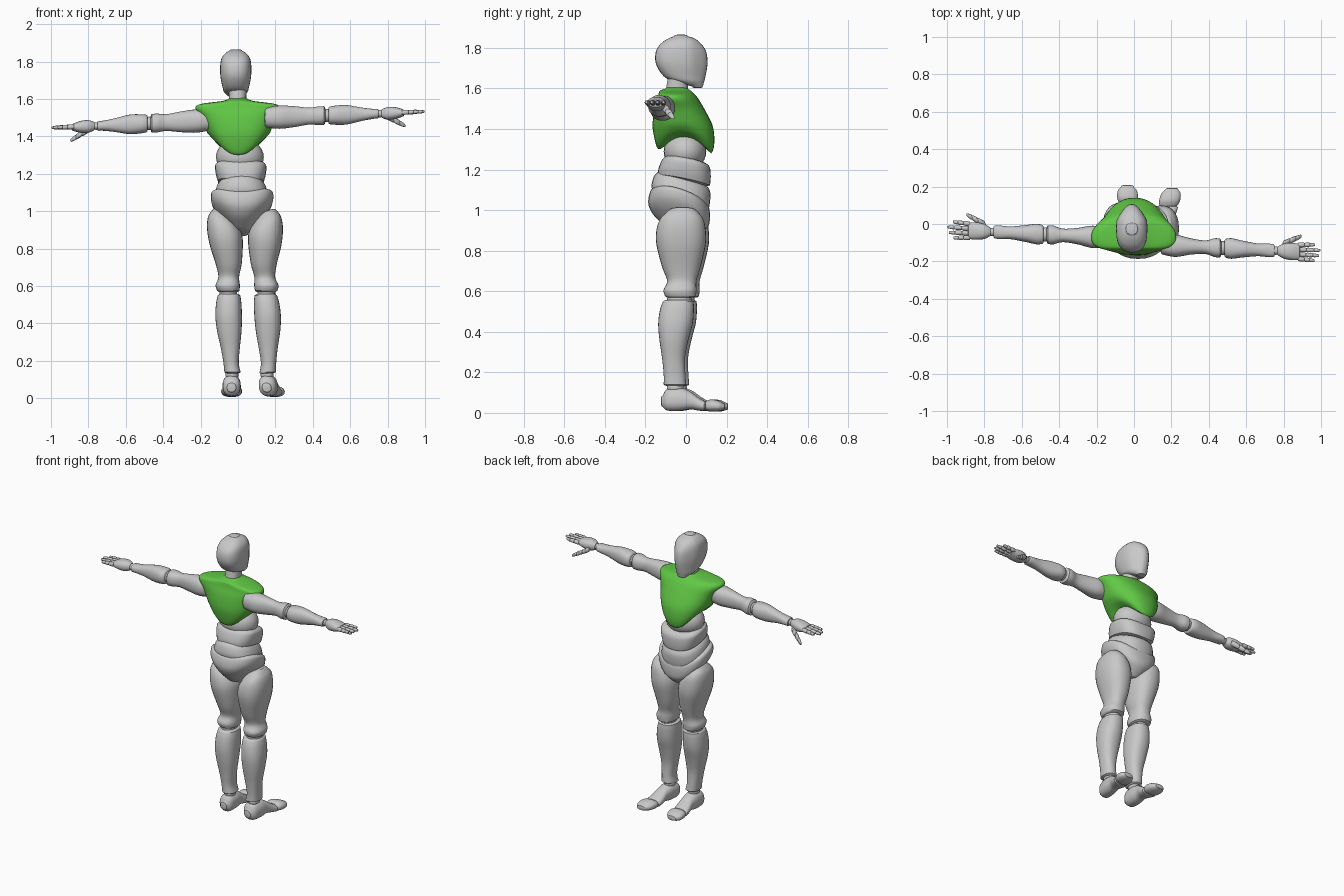
import bpy, bmesh, math
from mathutils import Vector

if "Cube" in bpy.data.objects:
    bpy.data.objects.remove(bpy.data.objects["Cube"])


def material(name, rgb):
    m = bpy.data.materials.new(name)
    m.diffuse_color = (*rgb, 1)
    m.use_nodes = True
    m.node_tree.nodes["Principled BSDF"].inputs["Base Color"].default_value = m.diffuse_color
    return m


GREY = material("light_grey", (0.58, 0.58, 0.58))
GREEN = material("leaf_green", (0.12, 0.58, 0.06))


def clamp(v):
    return max(0.0, min(1.0, v))


def spline(a, b, c, d, t):
    return b + 0.5 * t * (c - a + t * (2*a - 5*b + 4*c - d + t * (3*(b - c) + d - a)))


def loft(name, rings, axis="z", warp=None, mat=GREY, power=2.3, n=28, sub=4, dome=0.008):
    """Skin rings of (along, u_min, u_max, v_min, v_max) with rounded ends."""
    k = len(rings)
    fine = []
    for i in range(k - 1):
        q = [rings[max(0, min(k - 1, i + j))] for j in (-1, 0, 1, 2)]
        fine += [[spline(*col, s / sub) for col in zip(*q)] for s in range(sub)]
    fine.append(list(rings[-1]))

    def shrunk(r, f, off):
        cu, cv = (r[1] + r[2]) / 2, (r[3] + r[4]) / 2
        return [r[0] + off, cu + (r[1] - cu) * f, cu + (r[2] - cu) * f,
                cv + (r[3] - cv) * f, cv + (r[4] - cv) * f]
    d = math.copysign(dome, rings[-1][0] - rings[0][0])
    a, b = fine[0], fine[-1]
    fine = [shrunk(a, .55, -d), shrunk(a, .88, -d * .7)] + fine + [shrunk(b, .88, d * .7), shrunk(b, .55, d)]
    bm = bmesh.new()
    loops = []
    for t, u0, u1, v0, v1 in fine:
        loop = []
        for i in range(n):
            an = 2 * math.pi * i / n
            c, s = math.cos(an), math.sin(an)
            u = (u0 + u1) / 2 + (u1 - u0) / 2 * math.copysign(abs(c) ** (2 / power), c)
            v = (v0 + v1) / 2 + (v1 - v0) / 2 * math.copysign(abs(s) ** (2 / power), s)
            p = {"z": (u, v, t), "y": (u, t, v), "x": (t, u, v)}[axis]
            loop.append(bm.verts.new(warp(*p) if warp else p))
        loops.append(loop)
    for p, q in zip(loops, loops[1:]):
        for i in range(n):
            j = (i + 1) % n
            bm.faces.new((p[i], p[j], q[j], q[i]))
    bm.faces.new(loops[0])
    bm.faces.new(loops[-1])
    return finish(name, bm, mat)


def finish(name, bm, mat):
    bmesh.ops.recalc_face_normals(bm, faces=bm.faces)
    for f in bm.faces:
        f.smooth = True
    me = bpy.data.meshes.new(name)
    bm.to_mesh(me)
    bm.free()
    ob = bpy.data.objects.new(name, me)
    me.materials.append(mat)
    bpy.context.collection.objects.link(ob)
    bpy.ops.object.select_all(action="DESELECT")
    ob.select_set(True)
    bpy.context.view_layer.objects.active = ob
    bpy.ops.object.shade_smooth_by_angle(angle=math.radians(38))
    return ob


def ball(name, loc, size):
    bm = bmesh.new()
    bmesh.ops.create_uvsphere(bm, u_segments=24, v_segments=14, radius=1)
    for v in bm.verts:
        v.co = Vector(loc) + Vector(a * b for a, b in zip(v.co, size))
    return finish(name, bm, GREY)


# Head: round skull with a narrowed face wedge towards +y
def face(x, y, z):
    return (-.012 + x * (1 - .4 * clamp((y - .02) / .08)), y, z)


loft("head", [(1.61, -.04, .04, .03, .083), (1.635, -.062, .062, -.06, .09),
              (1.66, -.07, .07, -.11, .096), (1.72, -.082, .082, -.148, .106),
              (1.78, -.083, .083, -.149, .10), (1.82, -.075, .075, -.125, .075),
              (1.845, -.055, .055, -.09, .045), (1.857, -.035, .035, -.06, .01)], warp=face, power=2.6)
loft("neck", [(1.53, -.06, .055, -.11, .02), (1.59, -.05, .045, -.10, .01),
              (1.65, -.05, .045, -.09, .01)])


# Chest plate: shoulders swept back, lower edge arched over the sides
def chest_shape(x, y, z):
    w = clamp((1.42 - z) / .15)
    z += .085 * w * max(0, 1 - ((y + .01) / .135) ** 2)
    return (x, y - .6 * x * x, z)


loft("chest", [(1.598, -.055, .055, -.105, .01), (1.588, -.09, .09, -.13, .025),
               (1.573, -.20, .20, -.135, .04), (1.55, -.228, .225, -.14, .06),
               (1.50, -.198, .20, -.155, .09), (1.42, -.165, .172, -.165, .13),
               (1.35, -.138, .145, -.155, .14), (1.30, -.105, .11, -.14, .135),
               (1.28, -.088, .09, -.125, .125)], warp=chest_shape, mat=GREEN, n=40, power=2.4)

# Torso segments, each tipped lower at the front
ball("upper_belly", (.01, -.005, 1.29), (.128, .105, .10))


def tip(slope, lift=0):
    return lambda x, y, z: (x, y, z - slope * y + lift * ((x - .02) / .16) ** 2)


loft("waist", [(1.245, -.11, .14, -.10, .11), (1.225, -.123, .152, -.118, .12),
               (1.18, -.118, .148, -.135, .122), (1.145, -.108, .138, -.14, .118)],
     warp=tip(.2, .02), power=2.6)
loft("lower_belly", [(1.145, -.10, .135, -.14, .11), (1.12, -.115, .15, -.158, .12),
                     (1.07, -.122, .162, -.17, .118), (1.03, -.11, .15, -.16, .11)], warp=tip(.3))
loft("pelvis", [(1.065, -.128, .172, -.15, .10), (1.045, -.144, .188, -.172, .115),
                (1.0, -.142, .185, -.185, .118), (.96, -.115, .158, -.183, .112),
                (.92, -.07, .11, -.155, .085), (.885, -.03, .07, -.10, .05)], warp=tip(.32, .035))


# Legs: the second one mirrored about a slightly leaning line
def leg(side, label):
    def place(x, y, z):
        if side < 0:
            return (x, y + .012, z)
        return (2 * (.07 - .036 * z) - x + (.15 * y if z < .14 else 0), y - .003, z)

    def thigh(x, y, z):
        return place(x, y, z - .3 * (x + .07) * clamp((z - .8) / .15))

    loft("thigh_" + label, [(.99, -.135, -.035, -.085, .055), (.95, -.158, -.005, -.125, .088),
                            (.90, -.166, .02, -.143, .10), (.83, -.155, .026, -.143, .10),
                            (.72, -.12, .02, -.115, .075), (.65, -.105, .006, -.09, .055),
                            (.605, -.12, .01, -.108, .055), (.575, -.112, .008, -.10, .052)], warp=thigh)
    ball("knee_" + label, place(-.052, -.03, .56), (.048, .06, .05))
    loft("shin_" + label, [(.55, -.108, .012, -.11, .04), (.51, -.117, .018, -.125, .042),
                           (.44, -.121, .021, -.134, .036), (.36, -.112, .019, -.128, .015),
                           (.27, -.092, .01, -.115, -.002), (.19, -.078, .004, -.107, .0),
                           (.14, -.073, .014, -.107, .004)], warp=place)
    ball("ankle_" + label, place(-.032, -.05, .125), (.035, .042, .035))
    loft("foot_" + label, [(-.112, -.062, -.008, .03, .085), (-.09, -.08, .01, .012, .118),
                           (-.03, -.082, .015, .01, .125), (.02, -.076, .012, .018, .108),
                           (.06, -.08, .018, .012, .08), (.092, -.084, .02, .008, .06)],
         axis="y", warp=place)
    loft("toe_" + label, [(.105, -.082, .018, .01, .06), (.13, -.09, .022, .006, .067),
                          (.165, -.087, .016, .008, .06), (.188, -.07, -.002, .015, .048)],
         axis="y", warp=place)


# Arms: straight lofts along x, sheared onto each side's own line
def arm(side, label):
    y0, ky, z0, kz = (-.07, .05, 1.483, -.05) if side < 0 else (-.115, -.05, 1.502, .035)

    def place(x, y, z):
        return (side * x, y + y0 + ky * (x - .2), z + z0 + kz * (x - .2))

    def limb(name, rings, **kw):
        loft(name + label, [(s, -w, w, -h, h) for s, w, h in rings], axis="x", warp=place, **kw)

    limb("upper_arm_", [(.15, .05, .053), (.22, .06, .062), (.30, .044, .056), (.38, .036, .045),
                        (.43, .05, .05), (.46, .05, .05)])
    ball("elbow_" + label, place(.475, 0, 0), (.03, .038, .036))
    limb("forearm_", [(.49, .05, .047), (.52, .055, .051), (.58, .045, .052), (.66, .034, .036),
                      (.72, .036, .027), (.745, .034, .026)])
    ball("wrist_" + label, place(.758, 0, 0), (.03, .022, .02))
    limb("palm_", [(.773, .026, .024), (.80, .04, .034), (.84, .046, .032), (.88, .044, .02)])

    # Fingers with pinched joints
    def finger(name, start, end, r):
        a, b = Vector(start), Vector(end)

        def along(t, u, v):
            p = a.lerp(b, t)
            return place(p.x, p.y + u, p.z + v)
        rings = []
        for t, f in ((0, 1), (.3, 1), (.36, .72), (.42, .95), (.65, .9), (.7, .65), (.75, .85), (.95, .6)):
            rings.append((t, -r * f, r * f, -r * f, r * f))
        loft(name + label, rings, axis="x", warp=along, n=12, sub=2, dome=.05)

    for i, (y, tip_x) in enumerate(((.037, .968), (.012, .996), (-.013, .99), (-.037, .965))):
        finger("finger_%d_" % (i + 1), (.88, y, .002), (tip_x, y * 1.15, .003), .0125)
    finger("thumb_", (.80, .04, -.018), (.895, .085, -.07), .016)


for side, label in ((-1, "left"), (1, "right")):
    leg(side, label)
    arm(side, label)
